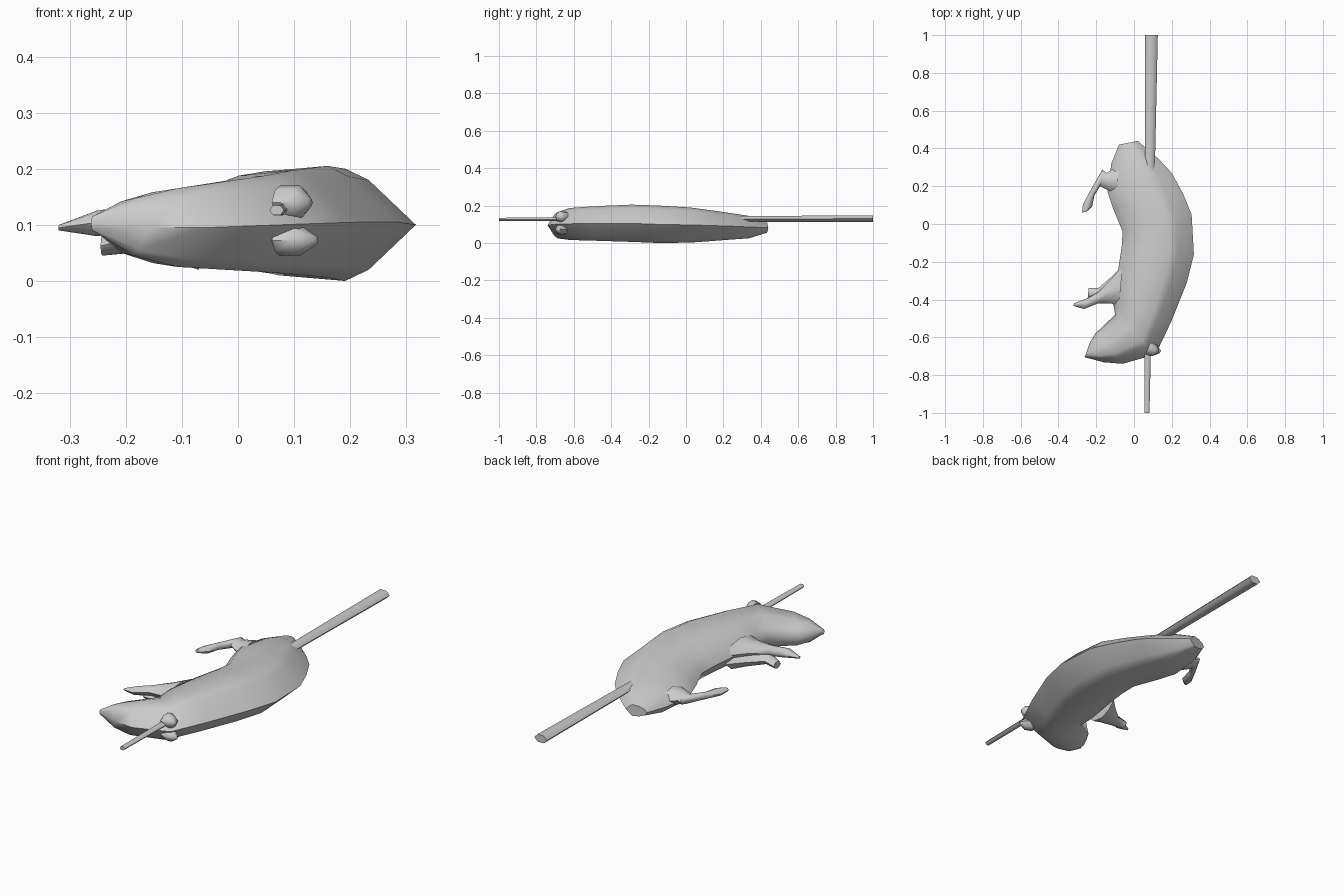
import bpy, bmesh, math
from mathutils import Vector

cube = bpy.data.objects.get("Cube")
if cube:
    bpy.data.objects.remove(cube)

mat = bpy.data.materials.new("light_grey")
mat.use_nodes = True
GREY = (0.6, 0.6, 0.6, 1)
mat.diffuse_color = GREY
mat.node_tree.nodes["Principled BSDF"].inputs["Base Color"].default_value = GREY

# Half cross-sections: across the width, and height from the middle
BODY = [(0, 0), (.1, .55), (.36, .9), (.67, 1), (.78, .8), (1, 0)]
LIMB = [(0, 0), (.2, .75), (.5, 1), (.8, .75), (1, 0)]


def finish(name, bm, angle):
    bmesh.ops.recalc_face_normals(bm, faces=bm.faces)
    mesh = bpy.data.meshes.new(name)
    bm.to_mesh(mesh)
    bm.free()
    mesh.materials.append(mat)
    obj = bpy.data.objects.new(name, mesh)
    bpy.context.collection.objects.link(obj)
    bpy.ops.object.select_all(action='DESELECT')
    obj.select_set(True)
    bpy.context.view_layer.objects.active = obj
    bpy.ops.object.shade_smooth_by_angle(angle=math.radians(angle))
    return obj


def skin(bm, rings):
    for a, b in zip(rings, rings[1:]):
        n = len(a)
        for i in range(n):
            j = (i + 1) % n
            bm.faces.new((a[i], a[j], b[j], b[i]))
    bm.faces.new(rings[0])
    bm.faces.new(rings[-1])


def loft(name, half, sections, angle=55):
    """Each section: inner x, y, outer x, y, bottom z, top z."""
    loop = half + [(u, -v) for u, v in half[-2:0:-1]]
    bm = bmesh.new()
    rings = []
    for ix, iy, ox, oy, low, high in sections:
        inner, outer = Vector((ix, iy, 0)), Vector((ox, oy, 0))
        mid, rise = (low + high) / 2, (high - low) / 2
        rings.append([bm.verts.new(inner.lerp(outer, u) + Vector((0, 0, mid + v * rise)))
                      for u, v in loop])
    skin(bm, rings)
    return finish(name, bm, angle)


# Curled body, from rump to snout
loft("body", BODY, [
    (-.08, .42, .02, .44, .055, .11),
    (-.12, .32, .13, .345, .025, .145),
    (-.14, .17, .20, .27, .018, .16),
    (-.11, .08, .26, .16, .01, .175),
    (-.06, -.04, .305, .05, .002, .19),
    (-.065, -.12, .317, -.16, 0, .2),
    (-.085, -.25, .28, -.31, .006, .205),
    (-.11, -.42, .20, -.51, .012, .197),
    (-.10, -.48, .115, -.69, .016, .187),
    (-.205, -.58, -.06, -.74, .025, .165),
    (-.235, -.63, -.16, -.732, .045, .147),
    (-.255, -.69, -.262, -.705, .09, .115)])

# Limbs on the inner side of the curl
loft("hind_leg", LIMB, [
    (-.09, .15, -.08, .31, .05, .14),
    (-.14, .18, -.145, .27, .07, .135),
    (-.18, .20, -.168, .288, .085, .13),
    (-.21, .15, -.235, .17, .09, .125),
    (-.222, .09, -.27, .105, .09, .125),
    (-.25, .066, -.276, .06, .1, .12)])
loft("upper_front_leg", LIMB, [
    (-.06, -.22, -.08, -.44, .06, .165),
    (-.12, -.29, -.12, -.42, .075, .15),
    (-.19, -.36, -.19, -.42, .085, .135),
    (-.24, -.39, -.265, -.45, .08, .125),
    (-.318, -.42, -.32, -.434, .09, .1)])
loft("lower_front_leg", LIMB, [
    (-.06, -.22, -.08, -.43, .02, .12),
    (-.12, -.28, -.12, -.42, .035, .11),
    (-.19, -.34, -.19, -.41, .05, .1),
    (-.24, -.34, -.245, -.388, .045, .08)])

# Small ears near the pole
for side, tip_x, low, high in (("upper", .133, .11, .17), ("lower", .143, .045, .1)):
    mid = (low + high) / 2
    loft(side + "_ear", LIMB, [
        (.06, -.69, .09, -.62, low, high),
        (.095, -.7, .125, -.645, low, high),
        (tip_x - .008, -.685, tip_x, -.67, mid - .008, mid + .008)])

# Tapered pole through the whole body
bm = bmesh.new()
rings = []
for x, y, z, rx, rz in ((.069, -1, .126, .013, .01), (.092, 1, .13, .034, .021)):
    rings.append([bm.verts.new((x + rx * math.cos(k * math.pi / 3), y,
                                z + rz * math.sin(k * math.pi / 3))) for k in range(6)])
skin(bm, rings)
finish("pole", bm, 65)
